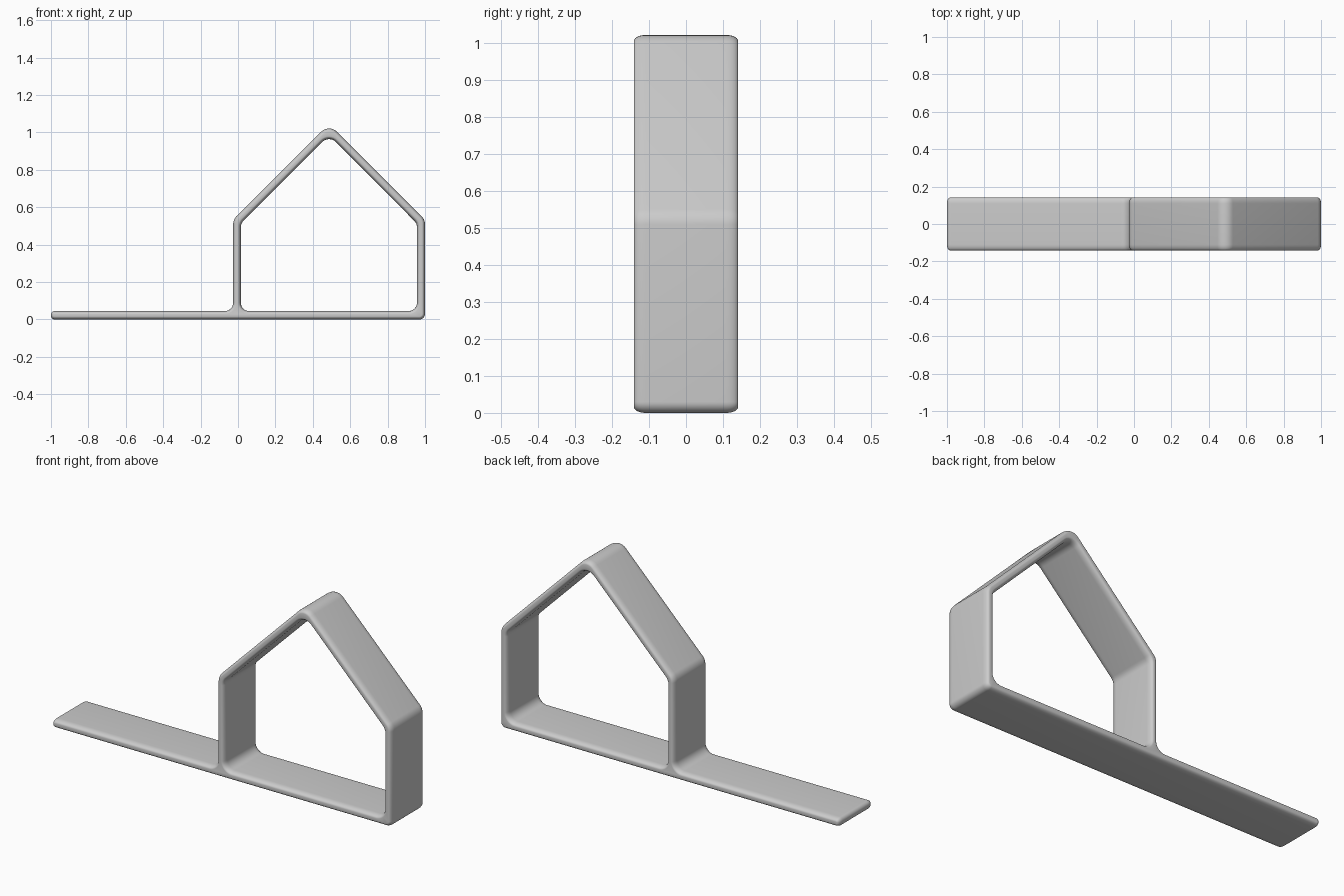
import bpy, bmesh, math
from mathutils import Vector

cube = bpy.data.objects.get("Cube")
if cube:
    bpy.data.objects.remove(cube, do_unlink=True)

HALF_DEPTH = 0.141
EDGE_IN, EDGE_DEPTH = 0.016, 0.032   # rounded rim: inset in profile, run along y
ARC, RIM = 8, 6

# Sharp corners (x, z, fillet radius), material on the left of travel
OUTER = [(-1, 0, 0.02), (1, 0, 0.03), (1, 0.533, 0.06), (0.487, 1.046, 0.06),
         (-0.026, 0.533, 0.06), (-0.026, 0.045, 0.045), (-1, 0.045, 0.02)]
INNER = [(0.015, 0.045, 0.045), (0.015, 0.513, 0.05), (0.487, 0.985, 0.05),
         (0.957, 0.513, 0.05), (0.957, 0.045, 0.045)]


def rounded_loop(corners, inset):
    """Inset the outline into the material and round every corner."""
    points = []
    n = len(corners)
    for i in range(n):
        before, here, after = (Vector(corners[k % n][:2]) for k in (i - 1, i, i + 1))
        a, b = (here - before).normalized(), (after - here).normalized()
        na, nb = Vector((-a.y, a.x)), Vector((-b.y, b.x))
        miter = (na + nb) / (1 + na.dot(nb))
        turn = a.x * b.y - a.y * b.x
        side = 1 if turn > 0 else -1
        radius = corners[i][2] - side * inset
        centre = here + miter * (inset + side * radius)
        start = -na * side
        angle = math.atan2(turn, a.dot(b))
        for s in range(ARC + 1):
            t = angle * s / ARC
            c, d = math.cos(t), math.sin(t)
            points.append(centre + radius * Vector(
                (start.x * c - start.y * d, start.x * d + start.y * c)))
    return points


# Steps around the rim from the front to the back
steps = []
for k in range(RIM + 1):
    t = math.pi / 2 * k / RIM
    steps.append((EDGE_IN * (1 - math.sin(t)),
                  -HALF_DEPTH + EDGE_DEPTH * (1 - math.cos(t))))
steps += [(inset, -y) for inset, y in reversed(steps)]

bm = bmesh.new()
front, back = [], []
for corners in (OUTER, INNER):
    rings = [[bm.verts.new((p.x, y, p.y)) for p in rounded_loop(corners, inset)]
             for inset, y in steps]
    count = len(rings[0])
    for r, s in zip(rings, rings[1:]):
        for i in range(count):
            j = (i + 1) % count
            bm.faces.new((r[i], r[j], s[j], s[i]))
    for ring, edges in ((rings[0], front), (rings[-1], back)):
        edges += [bm.edges.get((ring[i], ring[(i + 1) % count])) for i in range(count)]

# Narrow flat caps on the front and back rims
for edges in (front, back):
    bmesh.ops.triangle_fill(bm, edges=edges, use_beauty=True)
bmesh.ops.recalc_face_normals(bm, faces=bm.faces)

mesh = bpy.data.meshes.new("house_frame_with_base_strip")
bm.to_mesh(mesh)
bm.free()
frame = bpy.data.objects.new("house_frame_with_base_strip", mesh)
bpy.context.collection.objects.link(frame)

# Plain grey finish
grey = bpy.data.materials.new("light_grey")
grey.use_nodes = True
colour = (0.6, 0.6, 0.6, 1)
grey.diffuse_color = colour
grey.node_tree.nodes["Principled BSDF"].inputs["Base Color"].default_value = colour
mesh.materials.append(grey)

bpy.context.view_layer.objects.active = frame
frame.select_set(True)
bpy.ops.object.shade_smooth_by_angle(angle=math.radians(50))
